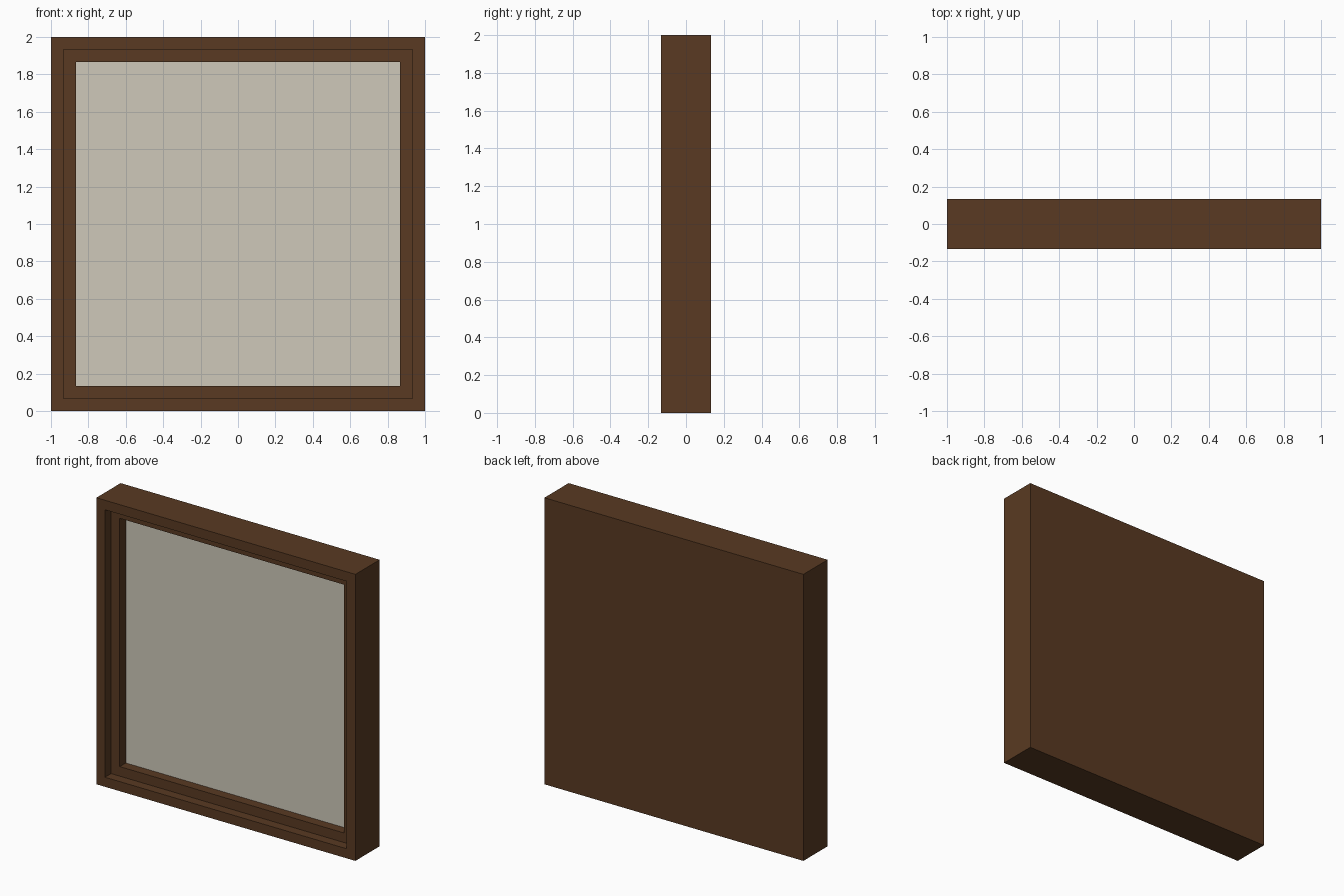
import bpy, bmesh
from mathutils import Matrix, Vector

cube = bpy.data.objects.get("Cube")
if cube:
    bpy.data.objects.remove(cube, do_unlink=True)


def material(name, color):
    m = bpy.data.materials.new(name)
    m.use_nodes = True
    m.diffuse_color = color
    m.node_tree.nodes["Principled BSDF"].inputs["Base Color"].default_value = color
    return m


SIZE, DEPTH = 2.0, 0.267
STEP = DEPTH / 4      # width and depth of each step in the moulding

# Solid box with a closed back
bm = bmesh.new()
bmesh.ops.create_cube(bm, size=1, matrix=Matrix.Translation((0, 0, SIZE / 2))
                      @ Matrix.Diagonal((SIZE, DEPTH, SIZE, 1)))
bm.normal_update()
face = min(bm.faces, key=lambda f: f.normal.y)

# Two stepped recesses leading in to the panel
for _ in range(2):
    bmesh.ops.inset_region(bm, faces=[face], thickness=STEP, use_even_offset=True)
    face = bmesh.ops.extrude_discrete_faces(bm, faces=[face])["faces"][0]
    bmesh.ops.translate(bm, verts=face.verts, vec=Vector((0, STEP, 0)))

# Pale panel at the bottom of the recess
face.material_index = 1
bmesh.ops.recalc_face_normals(bm, faces=bm.faces)

mesh = bpy.data.meshes.new("picture_frame")
bm.to_mesh(mesh)
bm.free()
mesh.materials.append(material("dark wood", (0.100, 0.042, 0.016, 1)))
mesh.materials.append(material("pale panel", (0.625, 0.584, 0.492, 1)))
bpy.context.collection.objects.link(bpy.data.objects.new("picture_frame", mesh))
